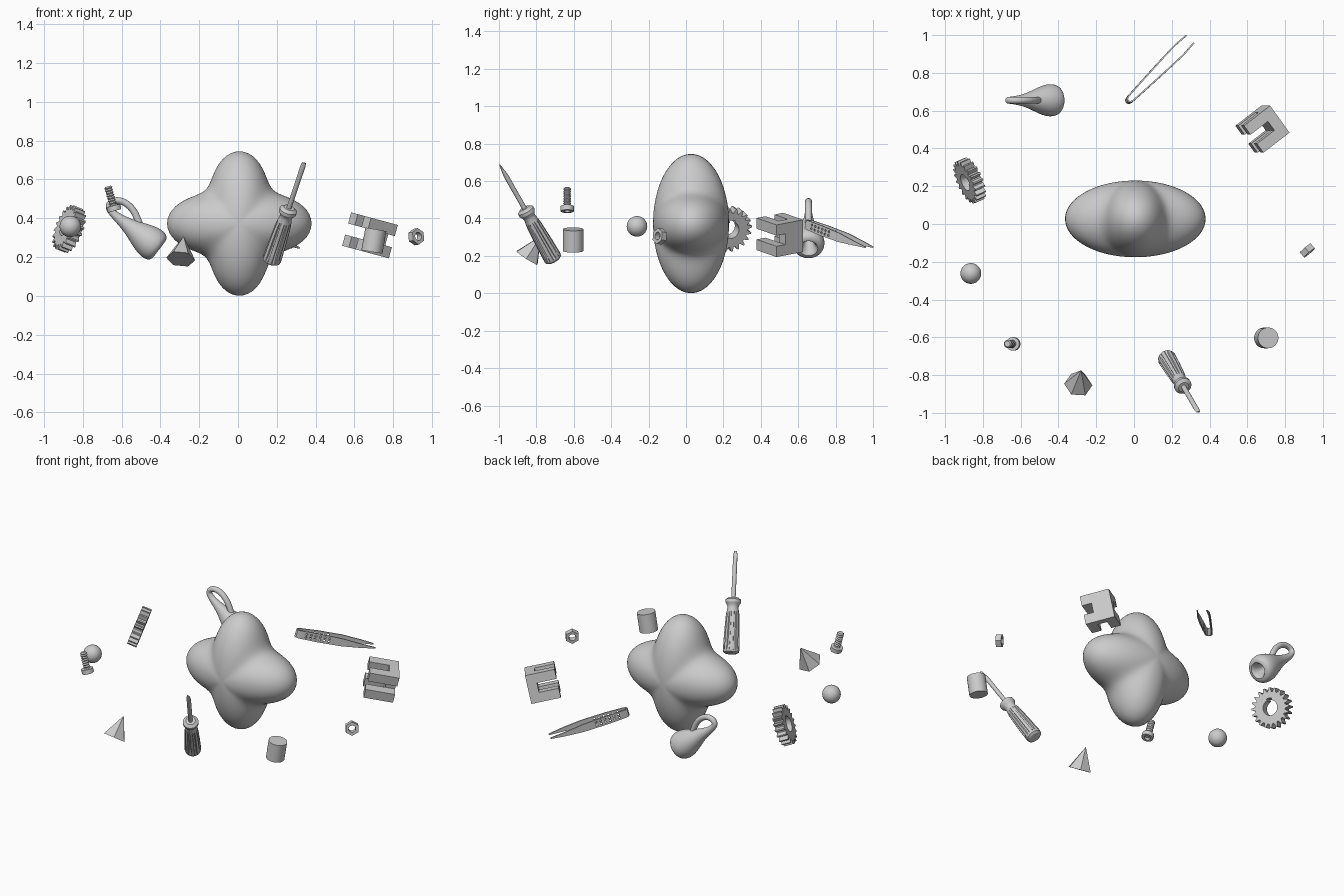
import bpy, bmesh
from math import sin, cos, pi, radians
from mathutils import Vector, Matrix

if "Cube" in bpy.data.objects:
    bpy.data.objects.remove(bpy.data.objects["Cube"])

def frame(loc, z, x=(1, 0, 0)):
    """Matrix at loc whose z axis is z and whose x axis lies near x."""
    z = Vector(z).normalized()
    x = Vector(x)
    x = (x - z * x.dot(z)).normalized()
    y = z.cross(x)
    return Matrix.Translation(loc) @ Matrix((x, y, z)).transposed().to_4x4()

def finish(name, bm, mat=None, smooth=30, fix=True):
    if fix:
        bmesh.ops.recalc_face_normals(bm, faces=bm.faces)
    me = bpy.data.meshes.new(name)
    bm.to_mesh(me)
    bm.free()
    ob = bpy.data.objects.new(name, me)
    bpy.context.collection.objects.link(ob)
    if mat:
        ob.matrix_world = mat
    if smooth:
        bpy.ops.object.select_all(action='DESELECT')
        ob.select_set(True)
        bpy.context.view_layer.objects.active = ob
        bpy.ops.object.shade_smooth_by_angle(angle=radians(smooth))
    return ob

def skin(name, rings, mat=None, smooth=30, caps=True, loop=False):
    """Joins equal-length rings of points with quads."""
    bm = bmesh.new()
    vs = [[bm.verts.new(p) for p in r] for r in rings]
    n = len(vs[0])
    pairs = list(zip(vs, vs[1:])) + ([(vs[-1], vs[0])] if loop else [])
    for a, b in pairs:
        for i in range(n):
            j = (i + 1) % n
            bm.faces.new((a[i], a[j], b[j], b[i]))
    if caps and not loop:
        bm.faces.new(vs[0])
        bm.faces.new(vs[-1])
    return finish(name, bm, mat, smooth)

def circle(n, rx, ry, z, mod=None):
    out = []
    for i in range(n):
        a = 2 * pi * i / n
        m = mod(a) if mod else 1
        out.append((rx * m * cos(a), ry * m * sin(a), z))
    return out

def plate(name, outer, inner, t, mat, smooth=30):
    """Flat ring with an outer and an inner outline."""
    at = lambda pts, z: [(x, y, z) for x, y in pts]
    return skin(name, [at(outer, -t/2), at(outer, t/2), at(inner, t/2), at(inner, -t/2)],
                mat, smooth, loop=True)

def polar(r, a):
    return (r * cos(a), r * sin(a))

# four-lobed blob in the middle
star = lambda a: 0.309 + 0.063 * cos(4 * a)
rings = []
for k in range(1, 48):
    p = -pi/2 + pi * k / 48
    rings.append([(cos(p) * star(a) * cos(a), 0.203 * sin(p), cos(p) * star(a) * sin(a))
                  for a in (2 * pi * i / 96 for i in range(96))])
skin("lobed_blob", rings, Matrix.Translation((0.007, 0.027, 0.373)), 60)

# gear with keyway
teeth = 20
outer, inner = [], []
for i in range(teeth):
    for f, r in ((0.0, 0.097), (0.25, 0.097), (0.5, 0.121), (0.72, 0.121)):
        a = 2 * pi * (i + f) / teeth
        outer.append(polar(r, a))
        inner.append(polar(0.058 if i == 0 or i == teeth - 1 else 0.046, a))
plate("gear", outer, inner, 0.058, frame((-0.87, 0.23, 0.345), (0.857, 0.385, -0.343), (0, 0, 1)))

# hex nut
hexr = lambda a: 0.037 / cos((a % (pi/3)) - pi/6)
angs = [2 * pi * i / 36 for i in range(36)]
plate("hex_nut", [polar(hexr(a), a) for a in angs], [polar(0.021, a) for a in angs], 0.034,
      frame((0.918, -0.14, 0.305), (0.64, -0.76, 0.1), (0, 0, 1)))

# looped bottle: neck bends round and passes back into the body
A, D = Vector((157.5, 248)), Vector((-48.5, -37))
path = [(*(A + D * t), r) for t, r in
        ((-.05, .050), (-.045, .062), (-.02, .076), (.03, .084), (.12, .087), (.25, .079), (.4, .061),
         (.55, .043), (.7, .030), (.85, .022))]
path += [(110.5, 211, .018), (108.8, 206.5, .018), (111, 202.5, .018), (117, 200.5, .018), (124, 202, .018),
         (131, 207, .018), (136, 214, .018), (139, 222, .018), (142, 230, .018), (146, 238, .020)]
path += [(*(A + D * t), r) for t, r in ((.12, .027), (.04, .034), (-.02, .040), (-.05, .050))]
pts = [Vector(((x - 238.5) / 194, 0.655, (296.5 - z) / 194)) for x, z, r in path]
axis = Vector((D.x, 0, -D.y)).normalized()
rings = []
for i, c in enumerate(pts):
    t = (pts[min(i + 1, len(pts) - 1)] - pts[max(i - 1, 0)]).normalized()
    t = axis if i < 9 else -axis if i > 19 else t
    u = t.cross(Vector((0, 1, 0)))
    rings.append([c + path[i][2] * (u * cos(a) + Vector((0, 1, 0)) * sin(a))
                  for a in (2 * pi * j / 32 for j in range(32))])
bottle = skin("looped_bottle", rings, None, 80, caps=False)
sub = bottle.modifiers.new("smooth", 'SUBSURF')
sub.levels = sub.render_levels = 1

# tweezers: one bent strip with pierced arms
half = [(0.0, 0.0, .024), (0.005, 0.012, .024), (0.02, 0.017, .025), (0.13, 0.023, .027),
        (0.28, 0.030, .024), (0.40, 0.034, .012), (0.485, 0.028, .003)]
line = [(x, -y, w) for x, y, w in reversed(half)] + half[1:]
rings = []
for i, (x, y, w) in enumerate(line):
    p, q = line[max(i - 1, 0)], line[min(i + 1, len(line) - 1)]
    n = Vector((p[1] - q[1], q[0] - p[0])).normalized() * 0.004
    rings.append([(x + n.x, y + n.y, -w), (x + n.x, y + n.y, w),
                  (x - n.x, y - n.y, w), (x - n.x, y - n.y, -w)])
place = frame((-0.035, 0.647, 0.37), (0.18, 0.18, 0.966), (0.683, 0.683, -0.259))
tweezers = skin("tweezers", rings, place)
bm = bmesh.new()
for i in range(6):
    for z in (-0.01, 0.01):
        bmesh.ops.create_cone(bm, cap_ends=True, segments=12, radius1=.0065, radius2=.0065, depth=0.2,
            matrix=Matrix.Translation((0.06 + 0.028 * i, 0, z)) @ Matrix.Rotation(pi/2, 4, 'X'))
cutter = finish("hole_cutter", bm, place, 0)
cutter.hide_render = True
cutter.hide_set(True)
cut = tweezers.modifiers.new("holes", 'BOOLEAN')
cut.operation, cut.object, cut.solver = 'DIFFERENCE', cutter, 'EXACT'

# slotted block: 3x3x3 cells with crossing slots left empty
def filled(i, j, k):
    if min(i, j, k) < 0 or max(i, j, k) > 2 or (i == 1 and j < 2):
        return False
    return k != 1 or (j == 2 and i < 2)
bm = bmesh.new()
side = 0.178
for i in range(3):
    for j in range(3):
        for k in range(3):
            for ax in range(3):
                for s in (0, 1):
                    nb = [i, j, k]
                    nb[ax] += 2 * s - 1
                    if filled(i, j, k) and not filled(*nb):
                        quad = []
                        for u, v in ((0, 0), (1, 0), (1, 1), (0, 1)):
                            o = [0, 0, 0]
                            o[ax], o[ax - 2], o[ax - 1] = s, u, v
                            quad.append(bm.verts.new([((c + d) / 3 - .5) * side
                                                      for c, d in zip((i, j, k), o)]))
                        bm.faces.new(quad)
bmesh.ops.remove_doubles(bm, verts=bm.verts, dist=1e-5)
bmesh.ops.dissolve_limit(bm, angle_limit=0.01, verts=bm.verts, edges=bm.edges)
finish("slotted_block", bm, frame((0.68, 0.502, 0.312), (0.26, 0, 0.965), (0.575, -0.8, -0.155)), 0)

# ball
bm = bmesh.new()
bmesh.ops.create_uvsphere(bm, u_segments=32, v_segments=16, radius=0.055)
finish("ball", bm, Matrix.Translation((-0.864, -0.262, 0.358)))

# cylinder
skin("cylinder", [circle(40, .055, .055, -.059), circle(40, .055, .055, .059)],
     frame((0.70, -0.603, 0.285), (0.17, 0, 0.98)))

# six-sided pyramid
bm = bmesh.new()
bmesh.ops.create_cone(bm, cap_ends=True, segments=6, radius1=.075, radius2=0, depth=.14,
                      matrix=Matrix.Rotation(pi/2, 4, 'Z') @ Matrix.Translation((0, 0, .07)))
finish("pyramid", bm, frame((-0.295, -0.85, 0.19), (0.015, 0.075, 0.118), (1, 0, 0)), 0)

# screw: socket head and ribbed shank
prof = [(.010, .012), (.020, .0), (.020, .0), (.034, .0), (.036, .003), (.036, .028), (.019, .030)]
prof = [(.018, .016), (.018, 0)] + prof[3:]
for i in range(7):
    prof += [(.016, .036 + .0135 * i), (.0215, .0425 + .0135 * i)]
prof.append((.015, .131))
skin("screw", [circle(24, r, r, z) for r, z in prof],
     frame((-0.635, -0.635, 0.438), (-0.035, 0, 0.125)))

# screwdriver: fluted handle, then collar, shaft and flat tip
drive = frame((0.17, -0.705, 0.175), (0.17, -0.29, 0.51))
flute = lambda a: 0.84 if (a * 8 / (2 * pi)) % 1 < 0.34 else 1
body = [(.034, 0, 0), (.046, .008, 0), (.049, .02, 0), (.048, .05, 1), (.046, .12, 1), (.041, .22, 1),
        (.037, .25, 0), (.032, .275, 0), (.036, .29, 0), (.046, .305, 0), (.046, .322, 0), (.028, .335, 0)]
skin("screwdriver_handle", [circle(96, r, r, z, flute if f else None) for r, z, f in body], drive)
skin("screwdriver_shaft", [circle(20, rx, ry, z) for rx, ry, z in
     ((.013, .013, .32), (.013, .013, .54), (.014, .007, .585), (.010, .003, .612))], drive)
